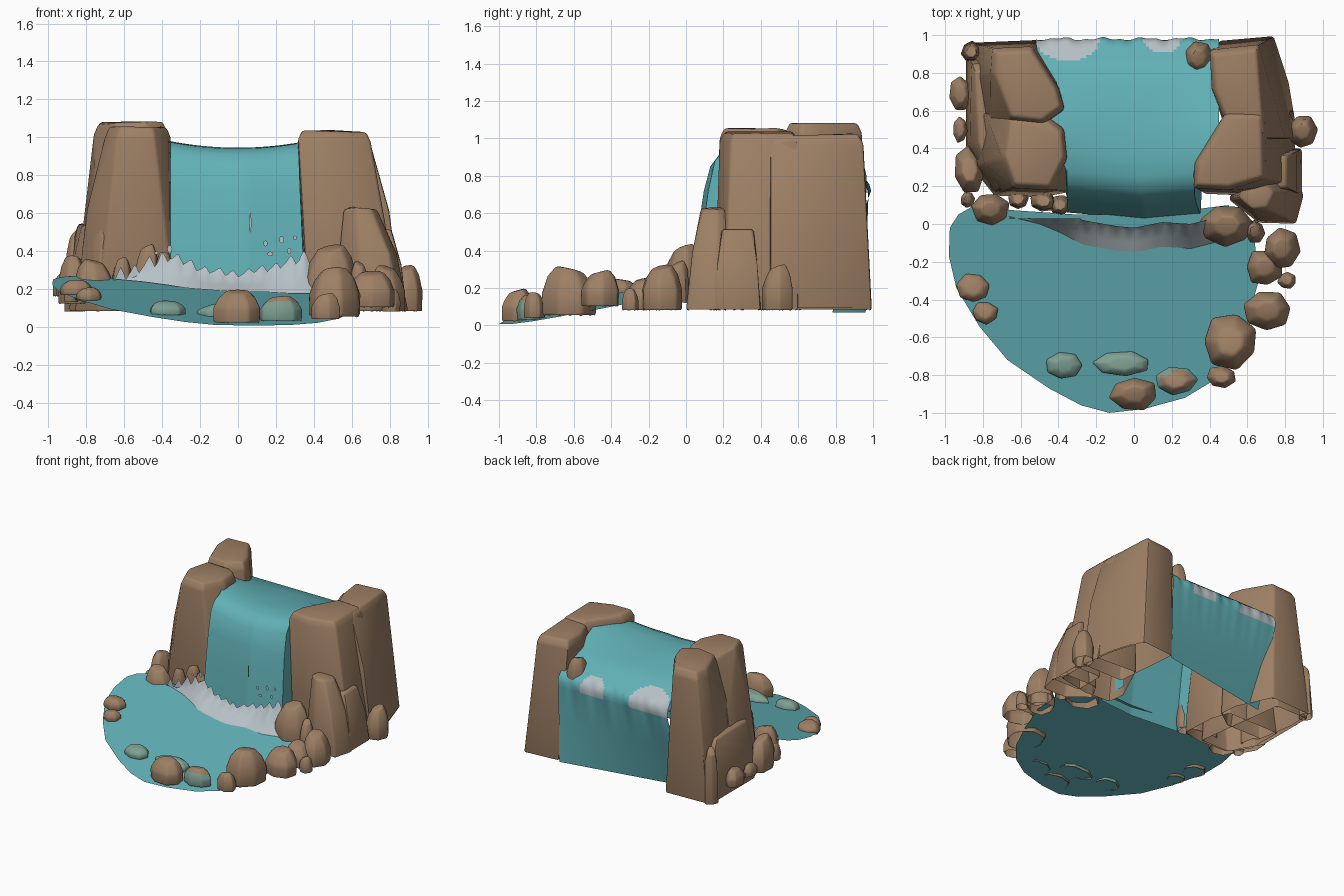
import bpy, bmesh, math, random
from mathutils import Vector

if "Cube" in bpy.data.objects:
    bpy.data.objects.remove(bpy.data.objects["Cube"])

random.seed(4)

def material(name, rgb):
    m = bpy.data.materials.new(name)
    m.diffuse_color = (*rgb, 1)
    m.use_nodes = True
    m.node_tree.nodes["Principled BSDF"].inputs["Base Color"].default_value = m.diffuse_color
    return m

ROCK = material("brown rock", (0.34, 0.215, 0.13))
WATER = material("teal water", (0.12, 0.44, 0.47))
FOAM = material("pale foam", (0.47, 0.53, 0.56))
WET = material("wet stone", (0.21, 0.35, 0.29))

def finish(name, bm, mats, smooth=40):
    me = bpy.data.meshes.new(name)
    bm.normal_update()
    bm.to_mesh(me)
    bm.free()
    ob = bpy.data.objects.new(name, me)
    bpy.context.collection.objects.link(ob)
    for m in mats:
        me.materials.append(m)
    bpy.ops.object.select_all(action='DESELECT')
    ob.select_set(True)
    bpy.context.view_layer.objects.active = ob
    bpy.ops.object.shade_smooth_by_angle(angle=math.radians(smooth))
    return ob

def hull(name, pts, mats, bevel):
    """Convex stone with softened edges, open underneath"""
    bm = bmesh.new()
    for p in pts:
        bm.verts.new(p)
    res = bmesh.ops.convex_hull(bm, input=bm.verts[:])
    junk = {g for g in res["geom_interior"] + res["geom_unused"] if isinstance(g, bmesh.types.BMVert)}
    bmesh.ops.delete(bm, geom=list(junk), context='VERTS')
    bmesh.ops.dissolve_limit(bm, angle_limit=math.radians(9), verts=bm.verts[:], edges=bm.edges[:])
    bmesh.ops.recalc_face_normals(bm, faces=bm.faces[:])
    bm.normal_update()
    sharp = [e for e in bm.edges if e.is_manifold and e.calc_face_angle() > math.radians(22)]
    bmesh.ops.bevel(bm, geom=sharp, offset=bevel, offset_type='OFFSET', segments=2, profile=.5,
                    affect='EDGES', clamp_overlap=True)
    bm.normal_update()
    low = min(v.co.z for v in bm.verts)
    under = [f for f in bm.faces if f.normal.z < -.9 and f.calc_center_median().z < low + .03]
    bmesh.ops.delete(bm, geom=under, context='FACES')
    return finish(name, bm, mats)

def pool_z(x, y):
    return 0.211 - 0.045 * x + 0.206 * y

def rock(name, x, y, rx, ry, z0, z1, mat=ROCK):
    """Chunky irregular boulder"""
    if y < 0 and x < .3:
        z0 = max(z0, pool_z(x, y) - .012)
    n, spin, pts = 7, random.random() * 6, []
    wob = [random.uniform(0.92, 1.08) for _ in range(n)]
    tilt = random.random() * 6
    for t, r in ((0, .98), (.45, 1), (.8, .8), (1, .5)):
        for i in range(n):
            a = spin + math.tau * i / n
            k = r * wob[i]
            drop = .07 * (1 + math.cos(a - tilt)) * (z1 - z0) if t > .7 else 0
            pts.append((x + rx * k * math.cos(a), y + ry * k * math.sin(a), z0 + (z1 - z0) * t - drop))
    return hull(name, pts, [mat], min(rx, ry) * 0.12)

def cliff(name, low, high, z0, z1):
    """Tapered crag between two footprints"""
    pts = []
    c = sum((Vector(p) for p in high), Vector((0, 0))) / len(high)
    for a, b in zip(low, high):
        a, b = Vector(a), Vector(b)
        top = z1 - random.uniform(0, .02)
        for p, z in ((a, z0), (a.lerp(b, .4), z0 + .55 * (z1 - z0)), (b, top - .05), (b.lerp(c, .12), top)):
            pts.append((p.x, p.y, z))
    return hull(name, pts, [ROCK], 0.015)

# Tilted pool
outline = [(-.98, -.17), (-.975, -.02), (-.93, .05), (-.86, .09), (-.6, .07), (-.3, .05), (.1, .05), (.5, .1),
           (.64, -.1), (.66, -.3), (.6, -.52), (.53, -.7), (.42, -.83), (.27, -.92), (.05, -.98), (-.13, -1),
           (-.28, -.96), (-.45, -.87), (-.67, -.72), (-.82, -.54), (-.94, -.34)]
bm = bmesh.new()
f = bm.faces.new([bm.verts.new((x, y, pool_z(x, y))) for x, y in outline])
f.normal_update()
if f.normal.z < 0:
    f.normal_flip()
finish("pool", bm, [WATER])

# River sheet: back wall, sagging top, rounded lip and fall
profile = [(.96, .07), (.965, .4), (.975, .68), (.98, .72), (.97, .755)]
profile += [(.955 - .015 * i, .775 + .012 * i) for i in range(8)]
profile += [(.72, .895), (.55, .93), (.38, .945), (.26, .94), (.19, .91), (.145, .85), (.11, .72),
            (.085, .55), (.06, .35), (.04, .15)]
N = 60
bm = bmesh.new()
rows = []
for y, z in profile:
    fall = y < .3
    if fall:
        xl, xr = -.355, .315 + (.045 * (1 - z) if z < .92 else 0)
    else:
        xl, xr = -.43 - .09 * min(1, (y - .3) / .67), .45
    row = []
    for i in range(N + 1):
        x = xl + (xr - xl) * i / N
        px, py, pz = x, y, z
        if y < .5:
            py += .09 * abs(x - .05) - .015
        elif y > .94:
            # wall leans in towards the left cliff, ragged rim on top
            if z > .7:
                py += .006 * math.sin(x * 29) + .004 * math.sin(x * 67)
            py -= max(0, .68 - z) * .3 * (xr - x)
        if y < .6 and z > .8:
            pz += .27 * x * x
        if fall and i in (0, N):
            # sides tucked back into the cliffs
            px = xl - .01 if i == 0 else xr + .01
            py = .32
        elif fall and i in (1, N - 1):
            px = xl if i == 1 else xr
        row.append(bm.verts.new((px, py, pz)))
    rows.append(row)
for a, b in zip(rows, rows[1:]):
    for i in range(N):
        fc = bm.faces.new((a[i], a[i + 1], b[i + 1], b[i]))
        c = fc.calc_center_median()
        # foam patches along the back edge
        for px, w, d in ((-.35, .17, .12), (.15, .1, .08)):
            u = (c.x - px) / w
            if abs(u) < 1 and c.z > .69 and c.y > .985 - d * math.sqrt(1 - u * u):
                fc.material_index = 1
bm.normal_update()
if sum(q.normal.z * q.calc_area() for q in bm.faces) < 0:
    bmesh.ops.reverse_faces(bm, faces=bm.faces[:])
finish("waterfall", bm, [WATER, FOAM])

# Splash foam with ragged crest
def lerp_path(pts, x):
    for (x0, v0), (x1, v1) in zip(pts, pts[1:]):
        if x <= x1:
            return v0 + (v1 - v0) * (x - x0) / (x1 - x0)
    return pts[-1][1]

foot = [(-.66, .04), (-.5, 0), (-.38, -.05), (-.27, -.11), (-.1, -.14), (0, -.15), (.15, -.12), (.3, -.13), (.5, -.08)]
crest = [(-.66, .235), (-.5, .31), (-.36, .36), (-.2, .30), (0, .27), (.15, .30), (.36, .36), (.5, .3)]
bm = bmesh.new()
prev = None
M = 84
for i in range(M + 1):
    x = -.66 + 1.16 * i / M
    y = lerp_path(foot, x)
    z0 = pool_z(x, y) + .004
    base = lerp_path(crest, x)
    yt = min(.03, y + .13)
    tip = (0, .012, .03, .045, .02, -.012)[(i + i // 9) % 6] * (.5 + abs(x) * 1.4) if 0 < i < M else 0
    cur = [bm.verts.new(p) for p in ((x, y, z0), (x, y * .6 + yt * .4, z0 * .65 + base * .35),
                                     (x, y * .15 + yt * .85, max(base - .025, z0)),
                                     (x, yt, max(base + tip, z0 + .003)))]
    if prev:
        for k in range(3):
            bm.faces.new((prev[k], cur[k], cur[k + 1], prev[k + 1]))
    prev = cur
finish("splash_foam", bm, [FOAM])

# Loose droplets in front of the fall
bm = bmesh.new()
for x, z, rx, rz in ((.145, .44, .012, .016), (.23, .46, .013, .02), (.065, .55, .006, .055), (.17, .385, .016, .012),
                     (.3, .47, .01, .012), (-.36, .41, .014, .022), (-.43, .39, .01, .01), (.27, .4, .012, .015)):
    bm.faces.new([bm.verts.new((x + rx * math.cos(math.tau * k / 8), .04, z + rz * math.sin(math.tau * k / 8)))
                  for k in range(8)])
finish("droplets", bm, [FOAM])

# Cliffs either side
cliff("left_cliff_back",
      [(-.86, .96), (-.5, .975), (-.37, .7), (-.36, .55), (-.5, .45), (-.82, .45), (-.87, .75)],
      [(-.75, .93), (-.54, .94), (-.40, .72), (-.37, .61), (-.48, .53), (-.66, .55), (-.76, .8)], .08, 1.085)
cliff("left_cliff_front",
      [(-.86, .6), (-.4, .6), (-.35, .45), (-.335, .17), (-.5, .14), (-.74, .15), (-.86, .3)],
      [(-.67, .57), (-.45, .56), (-.37, .5), (-.355, .35), (-.44, .18), (-.64, .19), (-.7, .35)], .08, 1.06)
cliff("left_cliff_foot",
      [(-.89, .9), (-.6, .9), (-.5, .16), (-.75, .16), (-.89, .4)],
      [(-.86, .85), (-.62, .85), (-.52, .18), (-.72, .18), (-.84, .42)], .08, .55)
cliff("right_cliff_back",
      [(.45, .97), (.74, .995), (.82, .75), (.87, .45), (.5, .45), (.46, .7)],
      [(.40, .92), (.66, .95), (.70, .7), (.70, .45), (.50, .5), (.41, .72)], .08, 1.03)
cliff("right_cliff_front",
      [(.5, .62), (.85, .6), (.86, .2), (.6, .15), (.37, .16), (.35, .3)],
      [(.49, .6), (.69, .6), (.70, .24), (.5, .18), (.315, .19), (.32, .32)], .08, 1.04)
cliff("right_cliff_foot",
      [(.58, .27), (.86, .27), (.9, .15), (.86, 0), (.66, .005), (.5, .13)],
      [(.58, .23), (.7, .23), (.75, .17), (.71, .08), (.62, .07), (.54, .14)], .08, .635)
cliff("right_cliff_shoulder",
      [(.65, .15), (.89, .15), (.89, .4), (.65, .4)],
      [(.65, .18), (.82, .18), (.82, .37), (.65, .38)], .08, .53)

# Boulders: x, y, half width, half depth, bottom, top
boulders = [
    (-.92, .69, .06, .1, .16, .29), (-.92, .5, .04, .07, .16, .25), (-.87, .29, .085, .13, .12, .38),
    (-.88, .13, .04, .045, .13, .27), (-.76, .08, .1, .09, .14, .36), (-.61, .13, .055, .055, .15, .37),
    (-.48, .12, .075, .06, .15, .44), (-.39, .1, .06, .06, .15, .4), (-.86, .91, .055, .06, .08, .52),
    (-.85, -.34, .09, .08, .13, .25), (-.79, -.47, .07, .06, .1, .21), (.34, .88, .08, .09, .7, .92),
    (.49, -.01, .14, .11, .12, .44), (.64, -.04, .055, .06, .12, .35), (.78, -.13, .1, .11, .08, .33),
    (.69, -.23, .1, .1, .08, .26), (.81, -.3, .05, .045, .08, .2), (.71, -.46, .13, .11, .1, .3),
    (.51, -.62, .15, .15, .05, .32), (.46, -.81, .08, .06, .04, .18), (0, -.9, .13, .09, .02, .2),
    (.89, .49, .08, .09, .08, .33)]
for i, b in enumerate(boulders):
    rock(f"boulder_{i + 1}", *b)

# Half-sunken stones in the pool
rock("sunken_stone_1", -.37, -.75, .1, .075, .04, .14, WET)
rock("sunken_stone_2", -.06, -.74, .15, .065, .04, .13, WET)
stone = rock("sunken_stone_3", .22, -.83, .115, .075, .03, .165)
stone.data.materials.append(WET)
for p in stone.data.polygons:
    p.material_index = int(p.center.z < .13)
